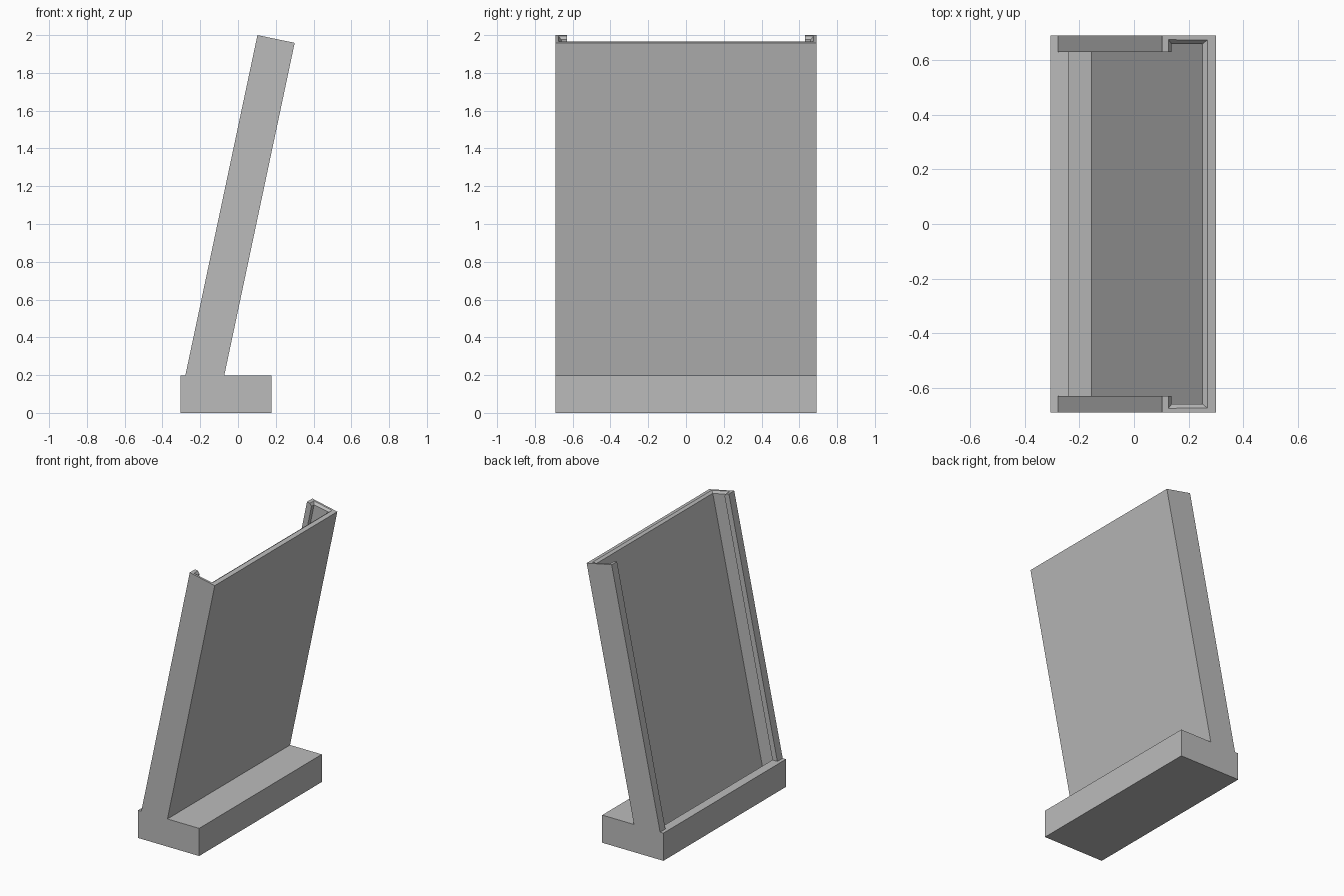
import bpy, bmesh

if "Cube" in bpy.data.objects:
    bpy.data.objects.remove(bpy.data.objects["Cube"])


def loft(name, rings):
    """Closed solid through a list of equally long point rings."""
    bm = bmesh.new()
    loops = [[bm.verts.new(p) for p in ring] for ring in rings]
    n = len(loops[0])
    for a, b in zip(loops, loops[1:]):
        for i in range(n):
            j = (i + 1) % n
            bm.faces.new((a[i], a[j], b[j], b[i]))
    bm.faces.new(loops[0])
    bm.faces.new(loops[-1])
    bmesh.ops.recalc_face_normals(bm, faces=bm.faces)
    mesh = bpy.data.meshes.new(name)
    bm.to_mesh(mesh)
    bm.free()
    obj = bpy.data.objects.new(name, mesh)
    bpy.context.collection.objects.link(obj)
    return obj


def extrude_y(name, profile, half):
    return loft(name, [[(x, y, z) for x, z in profile] for y in (-half, half)])


def cut(target, cutter):
    mod = target.modifiers.new("cut", 'BOOLEAN')
    mod.operation = 'DIFFERENCE'
    mod.solver = 'EXACT'
    mod.object = cutter
    bpy.context.view_layer.objects.active = target
    bpy.ops.object.modifier_apply(modifier=mod.name)
    bpy.data.objects.remove(cutter)


grey = bpy.data.materials.new("mid grey")
grey.diffuse_color = (0.5, 0.5, 0.5, 1)
grey.use_nodes = True
grey.node_tree.nodes["Principled BSDF"].inputs["Base Color"].default_value = grey.diffuse_color

BASE_TOP = 0.197

# Foot block and leaning back in one side profile
stand = extrude_y("leaning_stand", [
    (-0.305, 0), (0.177, 0), (0.177, BASE_TOP), (-0.073, BASE_TOP),
    (0.30, 1.959), (0.103, 2.0), (-0.279, BASE_TOP), (-0.305, BASE_TOP)], 0.69)

# Slot for the panel: floor, start of the lead-in chamfer, flared mouth
levels = [((-0.269, 0.063), (-0.156, 0.039), 0.66),
          ((0.138, 1.976), (0.251, 1.954), 0.66),
          ((0.114, 2.014), (0.289, 1.978), 0.69)]
slot = loft("slot_cutter", [
    [(f[0], -h, f[1]), (b[0], -h, b[1]), (b[0], h, b[1]), (f[0], h, f[1])]
    for f, b, h in levels])
cut(stand, slot)

# Window between the two retaining lips
window = extrude_y("window_cutter", [
    (-0.6, BASE_TOP), (-0.19, BASE_TOP), (0.21, 2.1), (-0.6, 2.1)], 0.63)
cut(stand, window)

stand.data.materials.clear()
stand.data.materials.append(grey)
